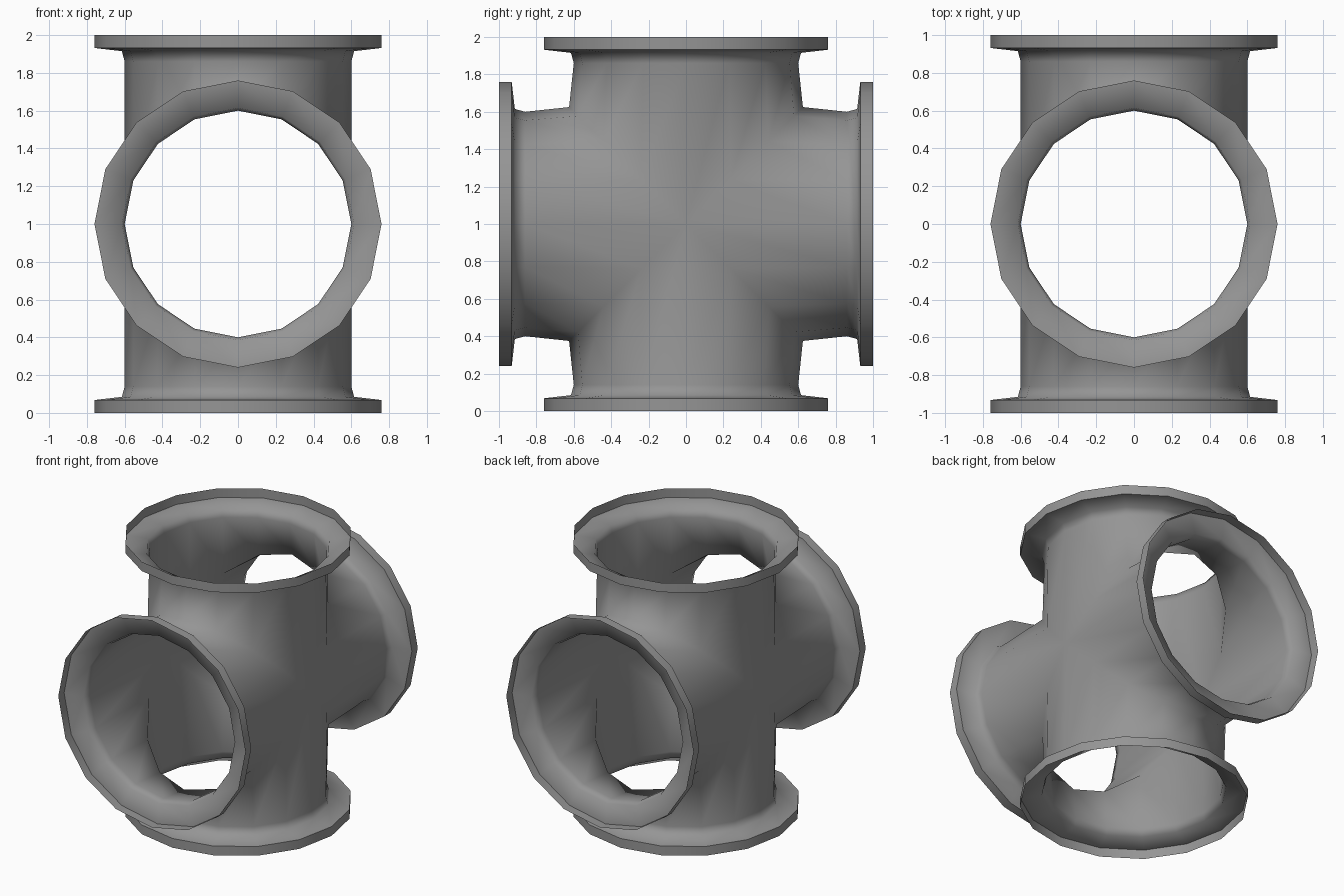
import bpy, bmesh
from math import cos, sin, pi
from mathutils import Matrix

cube = bpy.data.objects.get("Cube")
if cube:
    bpy.data.objects.remove(cube)

SIDES = 16
PIPE, SADDLE = 0.60, 0.625
# radius and distance from the centre, from pipe mouth to flange lip
PROFILE = [(0.60, 0.86), (0.615, 0.915), (0.76, 0.932), (0.76, 1.0)]

steel = bpy.data.materials.new("steel_grey")
steel.use_nodes = True
grey = (0.3, 0.3, 0.3, 1)
steel.diffuse_color = grey
steel.node_tree.nodes["Principled BSDF"].inputs["Base Color"].default_value = grey

bm = bmesh.new()


def add_branch(turn):
    """One thin-walled arm, mitred at the centre and flanged at its end."""
    angles = [2 * pi * i / SIDES for i in range(SIDES)]
    rings = [[(PIPE * cos(a), SADDLE * sin(a), SADDLE * abs(sin(a))) for a in angles]]
    rings += [[(r * cos(a), r * sin(a), h) for a in angles] for r, h in PROFILE]
    rings = [[bm.verts.new(turn @ Matrix.Translation(p).translation) for p in ring]
             for ring in rings]
    for low, high in zip(rings, rings[1:]):
        for i in range(SIDES):
            j = (i + 1) % SIDES
            bm.faces.new((low[i], low[j], high[j], high[i])).smooth = True
    # crisp edge where the flange meets its lip
    for i in range(SIDES):
        bm.edges.get((rings[3][i], rings[3][(i + 1) % SIDES])).smooth = False


# four arms: up, back, down, front
for quarter in range(4):
    add_branch(Matrix.Rotation(quarter * pi / 2, 3, 'X'))
bmesh.ops.remove_doubles(bm, verts=bm.verts[:], dist=0.001)
bmesh.ops.translate(bm, verts=bm.verts[:], vec=(0, 0, 1))

mesh = bpy.data.meshes.new("pipe_cross")
bm.to_mesh(mesh)
bm.free()
mesh.materials.append(steel)
pipe = bpy.data.objects.new("pipe_cross", mesh)
bpy.context.collection.objects.link(pipe)
